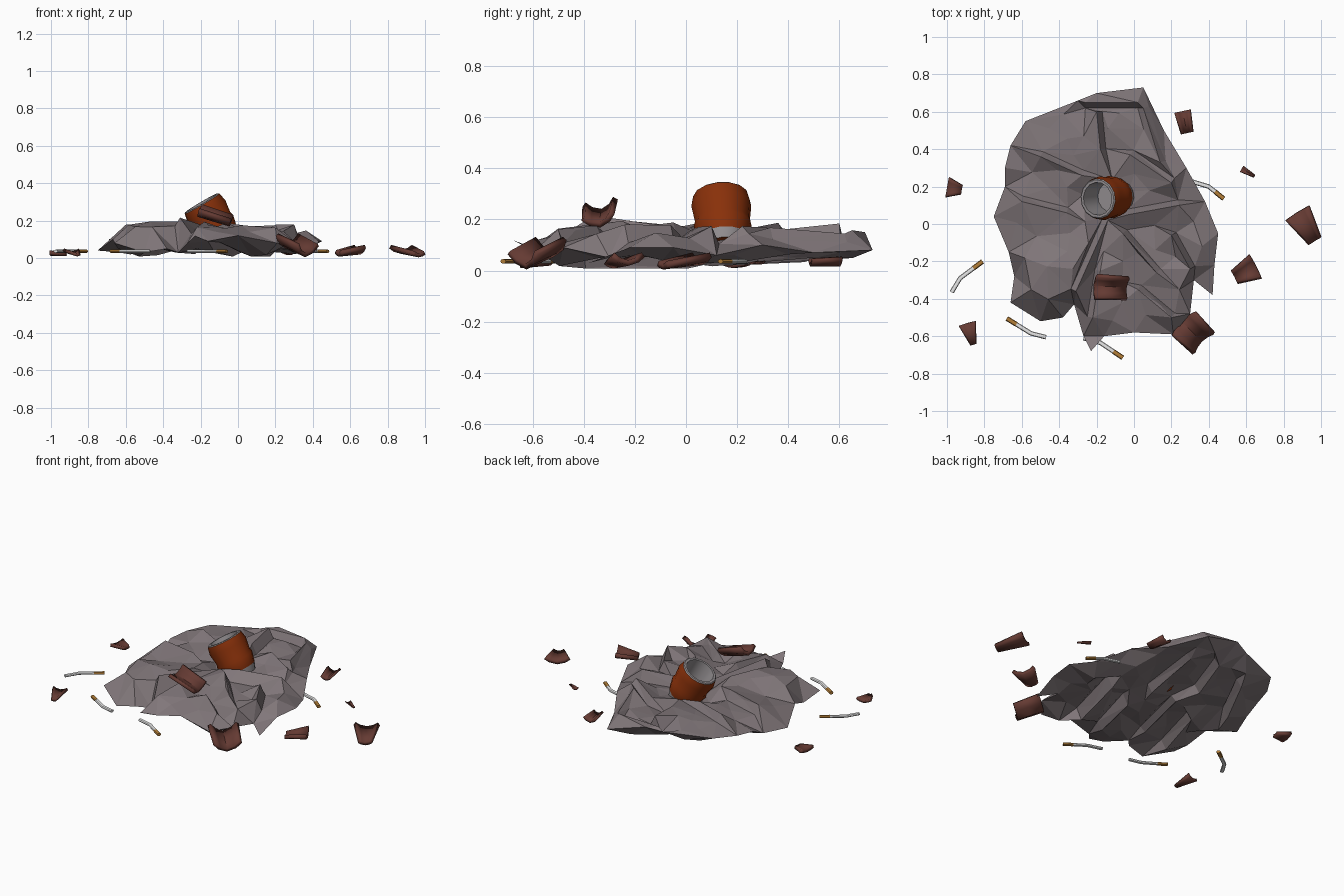
import bpy, bmesh, math, random
from mathutils import Vector, Matrix, noise
from mathutils.geometry import delaunay_2d_cdt

random.seed(4)
cube = bpy.data.objects.get("Cube")
if cube:
    bpy.data.objects.remove(cube, do_unlink=True)


def material(name, r, g, b):
    mat = bpy.data.materials.new(name)
    mat.use_nodes = True
    mat.diffuse_color = (r, g, b, 1)
    mat.node_tree.nodes["Principled BSDF"].inputs["Base Color"].default_value = (r, g, b, 1)
    return mat


BAG = material("bag grey", .22, .185, .195)
METAL = material("bare metal", .3, .28, .29)
ORANGE = material("rusty orange", .25, .03, .003)
BROWN = material("brown shard", .13, .043, .033)
PAPER = material("cigarette paper", .85, .85, .85)
FILTER = material("cigarette filter", .45, .21, .04)


def add_object(name, bm, mats, smooth=False):
    mesh = bpy.data.meshes.new(name)
    bmesh.ops.recalc_face_normals(bm, faces=bm.faces)
    bm.to_mesh(mesh)
    bm.free()
    for mat in mats:
        mesh.materials.append(mat)
    obj = bpy.data.objects.new(name, mesh)
    bpy.context.collection.objects.link(obj)
    if smooth:
        bpy.ops.object.select_all(action='DESELECT')
        bpy.context.view_layer.objects.active = obj
        obj.select_set(True)
        bpy.ops.object.shade_smooth_by_angle(angle=math.radians(35))
    return obj


# Crumpled bag: rim outline (x, y, z), long folds on top and underneath
RIM = [(.05, .73, .08), (-.2, .7, .15), (-.3, .66, .13), (-.58, .55, .12), (-.66, .42, .11),
       (-.69, .3, .1), (-.69, .2, .05), (-.75, .04, .04), (-.67, -.15, .1), (-.64, -.28, .05),
       (-.66, -.42, .08), (-.5, -.52, .03), (-.38, -.5, .05), (-.32, -.43, .03), (-.27, -.6, .08),
       (-.23, -.68, .12), (-.16, -.6, .09), (0, -.58, .12), (.21, -.59, .08), (.3, -.48, .09),
       (.32, -.3, .05), (.42, -.38, .03), (.43, -.22, .09), (.45, -.05, .09), (.38, .12, .06),
       (.28, .3, .1), (.16, .5, .07)]
TOP_FOLDS = [(.02, .65, -.26, .65), (.05, .62, .14, .33), (-.2, .6, -.18, .4), (-.02, .37, .2, .22),
             (-.03, .05, .24, .1), (-.31, -.36, -.14, .02), (-.06, -.05, .12, -.26),
             (.02, -.35, .2, -.5), (.2, -.06, .3, -.24), (-.5, .36, -.28, .26),
             (-.6, .12, -.36, .06), (-.22, -.5, -.18, -.25)]
BASE_FOLDS = [(-.5, -.35, -.4, 0), (-.3, -.3, -.2, .1), (-.1, -.45, 0, -.1), (.1, -.4, .2, 0),
              (-.55, .15, -.4, .45), (-.25, .25, -.15, .55), (-.02, .1, .02, .5)]


def top_height(x, y):
    lobe = .06 * math.exp(-((x + .38) ** 2 + (y + .25) ** 2) / .06)
    hollow = -.03 * math.exp(-((x + .14) ** 2 + (y - .14) ** 2) / .03)
    return .14 + lobe + hollow + .03 * noise.noise((x * 6, y * 6, 1)) + random.uniform(-.015, .015)


def base_height(x, y):
    return .04 + .03 * max(y, 0) + .02 * noise.noise((x * 7, y * 7, 5)) + random.uniform(-.015, .02)


def inside(p, shrink):
    q = ((p[0] + .15) / shrink - .15, p[1] / shrink)
    hit = False
    for a, b in zip(RIM, RIM[1:] + RIM[:1]):
        if (a[1] > q[1]) != (b[1] > q[1]):
            if q[0] < a[0] + (q[1] - a[1]) * (b[0] - a[0]) / (b[1] - a[1]):
                hit = not hit
    return hit


def add_sheet(bm, height, folds, gap):
    pts = list(RIM)
    n = len(RIM)
    edges = [(i, (i + 1) % n) for i in range(n)]
    for x1, y1, x2, y2 in folds:
        side = Vector((y1 - y2, x2 - x1)).normalized() * .03
        for k, lift in ((0, .03), (1, -.025)):
            for x, y in ((x1, y1), (x2, y2)):
                px, py = x + side.x * k, y + side.y * k
                pts.append((px, py, height(px, py) + lift))
            edges.append((len(pts) - 2, len(pts) - 1))
    for _ in range(2500):
        x, y = random.uniform(-.75, .45), random.uniform(-.7, .73)
        if inside((x, y), .94) and min(math.hypot(x - p[0], y - p[1]) for p in pts) > gap:
            pts.append((x, y, height(x, y)))
    vs, _, faces, orig, _, _ = delaunay_2d_cdt(
        [Vector(p[:2]) for p in pts], edges, [], 1, .0001)
    verts = [bm.verts.new((v.x, v.y, max(.008, pts[o[0]][2] if o else height(v.x, v.y))))
             for v, o in zip(vs, orig)]
    for f in faces:
        bm.faces.new([verts[i] for i in f])


bm = bmesh.new()
add_sheet(bm, top_height, TOP_FOLDS, .09)
add_sheet(bm, base_height, BASE_FOLDS, .1)
bmesh.ops.remove_doubles(bm, verts=bm.verts, dist=.0005)
add_object("crumpled_bag", bm, [BAG])


# Dented open can, leaning out of the bag
def lathe(name, profile, sides, mats, band_mats):
    bm = bmesh.new()
    rings = []
    for r, z in profile:
        rings.append([bm.verts.new((r * math.cos(t), r * math.sin(t), z))
                      for t in (math.tau * i / sides for i in range(sides))])
    for k, (a, b) in enumerate(zip(rings, rings[1:])):
        for i in range(sides):
            j = (i + 1) % sides
            bm.faces.new((a[i], a[j], b[j], b[i])).material_index = band_mats[k]
    bm.faces.new(rings[0])
    bm.faces.new(rings[-1]).material_index = band_mats[-1]
    return add_object(name, bm, mats, True)


can = lathe("open_can", [(.085, -.24), (.1, -.2), (.114, -.14), (.108, -.12), (.118, -.05),
                         (.108, -.005), (.102, 0), (.088, 0), (.08, -.14)], 14, [ORANGE, METAL],
            [1, 0, 0, 0, 0, 1, 1, 1])
axis = Vector((-.5, -.06, .85))
can.matrix_world = Matrix.Translation((-.195, .135, .295)) @ axis.to_track_quat('Z', 'Y').to_matrix().to_4x4()


# Curved shards: a tapered strip bent into a trough, then thickened
def shard(name, loc, length, width, taper, turn, tilt=0, sag=.3, roll=0):
    bm = bmesh.new()
    rows = []
    for u in (-.5, 0, .5):
        w = width * (1 - taper * (u + .5))
        rows.append([bm.verts.new((u * length, v * w, sag * w * 4 * v * v))
                     for v in (-.5, -.3, 0, .3, .5)])
    for a, b in zip(rows, rows[1:]):
        for i in range(len(a) - 1):
            bm.faces.new((a[i], a[i + 1], b[i + 1], b[i]))
    obj = add_object(name, bm, [BROWN], True)
    obj.location = loc
    obj.rotation_euler = (math.radians(roll), math.radians(tilt), math.radians(turn))
    thick = obj.modifiers.new("wall", 'SOLIDIFY')
    thick.thickness = min(.022, width * .2)
    thick.offset = 1


shard("large_shard", (.31, -.575, .05), .16, .15, .1, -45, 18, .4)
shard("shard_on_bag", (-.125, -.335, .215), .18, .11, .1, -3, 17, .35, 12)
shard("right_shard", (.92, -.015, .035), .18, .13, .55, -58, 6, .2)
shard("front_right_shard", (.595, -.255, .035), .13, .12, .55, 207, 5, .25)
shard("back_shard", (.272, .545, .03), .12, .07, .3, -78, 0, .35)
shard("small_chip", (.61, .275, .03), .08, .03, .7, -30, 0, .3)
shard("back_left_chip", (-.96, .19, .03), .08, .1, .6, -10, 0, .1)
shard("front_left_shard", (-.875, -.588, .03), .12, .08, .8, -74, 5, .2)


# Bent cigarette ends: paper tube with a filter at the last point
def tube(name, points, radius, mat, sides=8):
    bm = bmesh.new()
    rings = []
    for i, p in enumerate(points):
        way = (points[min(i + 1, len(points) - 1)] - points[max(i - 1, 0)]).normalized()
        side = way.cross(Vector((0, 0, 1)))
        up = side.cross(way) * .7
        rings.append([bm.verts.new(p + radius * (side * math.cos(t) + up * math.sin(t)))
                      for t in (math.tau * k / sides for k in range(sides))])
    for a, b in zip(rings, rings[1:]):
        for i in range(sides):
            j = (i + 1) % sides
            bm.faces.new((a[i], a[j], b[j], b[i]))
    bm.faces.new(rings[0])
    bm.faces.new(rings[-1])
    add_object(name, bm, [mat], True)


BUTTS = {"back": ((.3, .23), (.4, .2), (.48, .135)),
         "left": ((-.975, -.365), (-.93, -.29), (-.81, -.2)),
         "front_left": ((-.47, -.605), (-.55, -.585), (-.68, -.505)),
         "front": ((-.27, -.61), (-.18, -.635), (-.06, -.715))}
for place, path in BUTTS.items():
    start, bend, end = (Vector((x, y, .036)) for x, y in path)
    joint = end + (bend - end).normalized() * .06
    tube(place + "_cigarette_paper", [start, bend, joint], .012, PAPER)
    tube(place + "_cigarette_filter", [joint, end], .013, FILTER)
